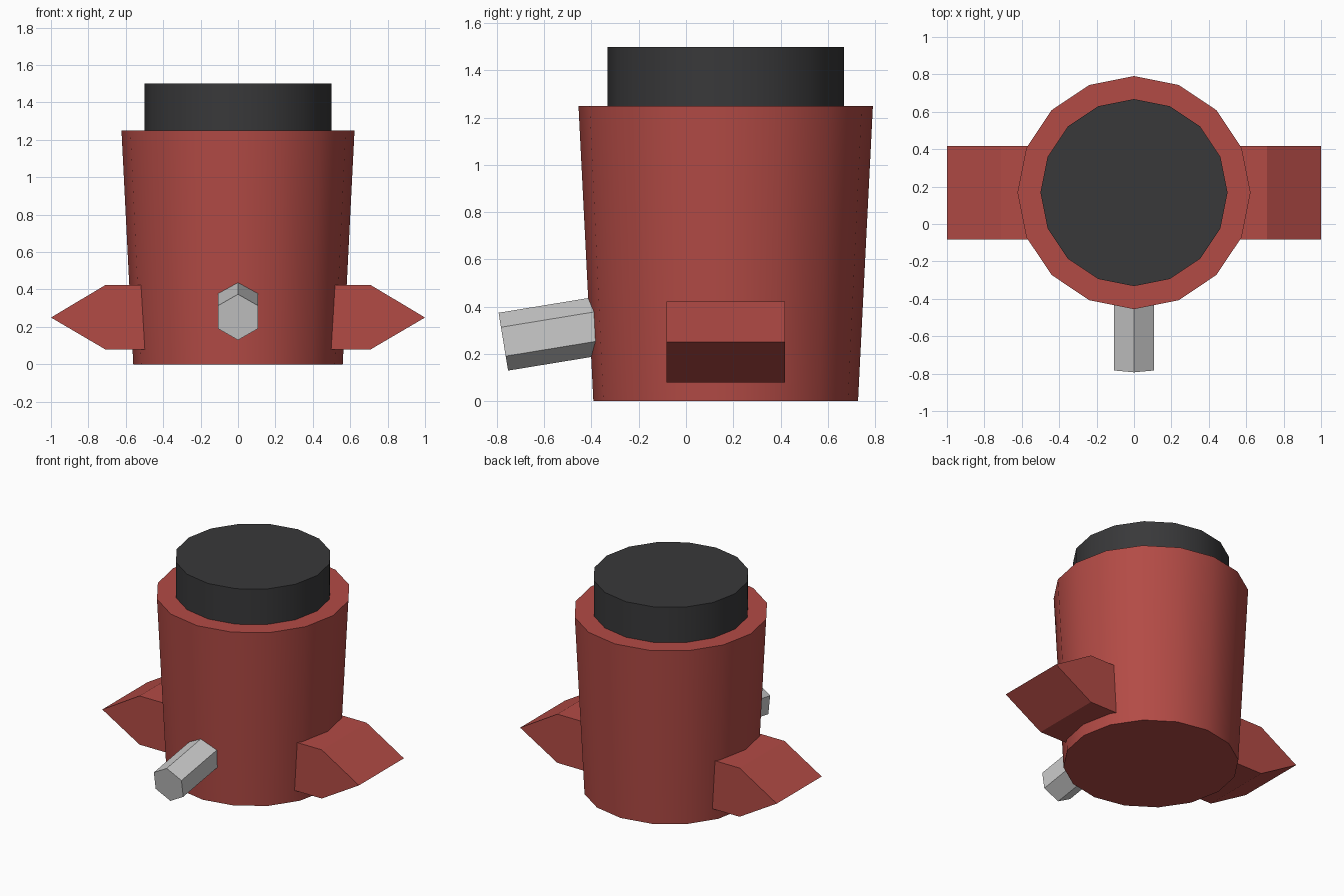
import bpy
import bmesh
import math
from mathutils import Matrix

if "Cube" in bpy.data.objects:
    bpy.data.objects.remove(bpy.data.objects["Cube"])

CENTRE_Y = 0.168


def material(name, rgb):
    m = bpy.data.materials.new(name)
    m.diffuse_color = (*rgb, 1)
    m.use_nodes = True
    m.node_tree.nodes["Principled BSDF"].inputs["Base Color"].default_value = m.diffuse_color
    return m


def frustum(name, sides, r_low, r_high, depth, matrix, mat=None, smooth=False):
    """Capped prism or cone section whose first corner lies on +y."""
    bm = bmesh.new()
    bmesh.ops.create_cone(bm, cap_ends=True, segments=sides,
                          radius1=r_low, radius2=r_high, depth=depth,
                          matrix=matrix)
    bmesh.ops.recalc_face_normals(bm, faces=bm.faces)
    return finish(name, bm, mat, smooth)


def finish(name, bm, mat, smooth=False):
    mesh = bpy.data.meshes.new(name)
    bm.to_mesh(mesh)
    bm.free()
    ob = bpy.data.objects.new(name, mesh)
    bpy.context.collection.objects.link(ob)
    if mat:
        mesh.materials.append(mat)
    if smooth:
        bpy.ops.object.select_all(action='DESELECT')
        ob.select_set(True)
        bpy.context.view_layer.objects.active = ob
        bpy.ops.object.shade_smooth_by_angle(angle=math.radians(35))
    return ob


red = material("red", (0.45, 0.07, 0.06))
black = material("black", (0.04, 0.04, 0.042))

# Tapered sixteen-sided body and straight lid
frustum("body", 16, 0.56, 0.623, 1.25,
        Matrix.Translation((0, CENTRE_Y, 0.625)), red, True)
frustum("lid", 16, 0.5, 0.5, 0.25,
        Matrix.Translation((0, CENTRE_Y, 1.375)), black, True)

# Pointed side handles: one stretched hexagon running through the body
profile = [(-1, 0.25), (-0.71, 0.08), (0.71, 0.08),
           (1, 0.25), (0.71, 0.423), (-0.71, 0.423)]
bm = bmesh.new()
face = bm.faces.new([bm.verts.new((x, CENTRE_Y - 0.25, z)) for x, z in profile])
ext = bmesh.ops.extrude_face_region(bm, geom=[face])
bmesh.ops.translate(bm, vec=(0, 0.5, 0),
                    verts=[e for e in ext["geom"] if isinstance(e, bmesh.types.BMVert)])
bmesh.ops.recalc_face_normals(bm, faces=bm.faces)
finish("side_handles", bm, red)

# Hexagonal spout at the front, dipping outwards
LENGTH = 0.5
spout = (Matrix.Translation((0, -0.773, 0.252))
         @ Matrix.Rotation(math.radians(90 - 9.3), 4, 'X')
         @ Matrix.Translation((0, 0, -LENGTH / 2)))
# the local z axis points out towards -y and slightly down
spout = (Matrix.Translation((0, -0.773, 0.252))
         @ Matrix.Rotation(math.radians(90 + 9.3), 4, 'X')
         @ Matrix.Translation((0, 0, -LENGTH / 2)))
frustum("spout", 6, 0.124, 0.124, LENGTH, spout)
